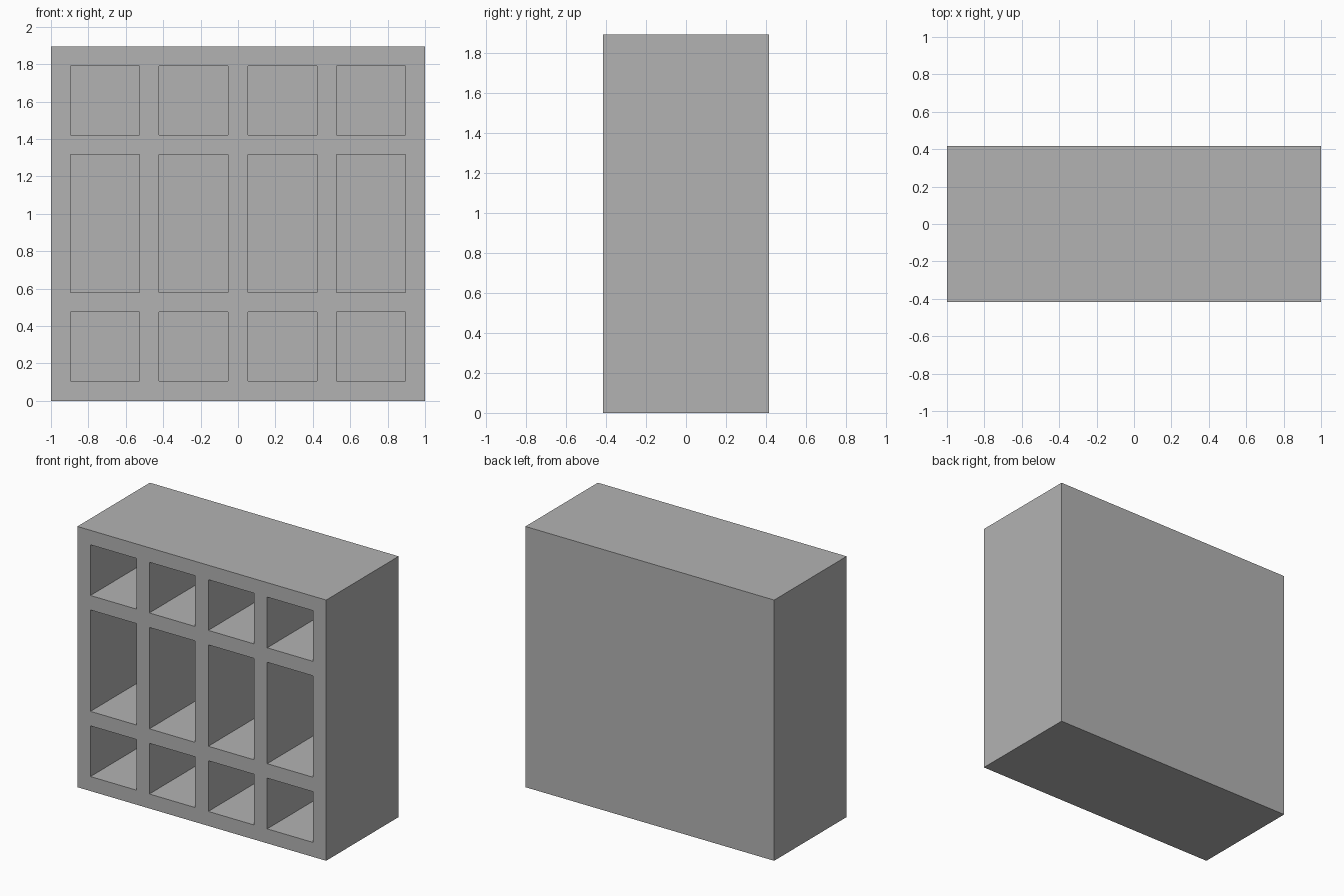
import bpy
import bmesh
from itertools import accumulate
from mathutils import Vector

cube = bpy.data.objects.get("Cube")
if cube:
    bpy.data.objects.remove(cube, do_unlink=True)

# Proportions: boards are 2 modules thick, bays 7 modules wide
MODULE = 2 / 38
DEPTH = 0.832
BACK = 2 * MODULE
columns = [0] + [2, 7] * 4 + [2]
rows = [0, 2, 7, 2, 14, 2, 7, 2]
xs = [v * MODULE - 1 for v in accumulate(columns)]
zs = [v * MODULE for v in accumulate(rows)]

# Plain grey finish
grey = bpy.data.materials.new("grey")
grey.use_nodes = True
colour = (0.45, 0.45, 0.45, 1)
grey.diffuse_color = colour
grey.node_tree.nodes["Principled BSDF"].inputs["Base Color"].default_value = colour

# Front face divided into boards and bays
bm = bmesh.new()
grid = [[bm.verts.new((x, -DEPTH / 2, z)) for z in zs] for x in xs]
bays = []
for i in range(len(xs) - 1):
    for j in range(len(zs) - 1):
        face = bm.faces.new((grid[i][j], grid[i + 1][j],
                             grid[i + 1][j + 1], grid[i][j + 1]))
        if i % 2 and j % 2:
            bays.append(face)

# Outer sides, top and bottom
rim = [e for e in bm.edges if e.is_boundary]
sides = bmesh.ops.extrude_edge_only(bm, edges=rim)["geom"]
back_verts = [g for g in sides if isinstance(g, bmesh.types.BMVert)]
bmesh.ops.translate(bm, verts=back_verts, vec=Vector((0, DEPTH, 0)))

# Back panel
back_edges = [e for e in bm.edges if e.is_boundary]
bmesh.ops.contextual_create(bm, geom=back_edges)

# Push each bay in to the back board
for face in bmesh.ops.extrude_discrete_faces(bm, faces=bays)["faces"]:
    bmesh.ops.translate(bm, verts=face.verts, vec=Vector((0, DEPTH - BACK, 0)))

bmesh.ops.recalc_face_normals(bm, faces=bm.faces)
mesh = bpy.data.meshes.new("shelf_cabinet")
bm.to_mesh(mesh)
bm.free()
mesh.materials.append(grey)
cabinet = bpy.data.objects.new("shelf_cabinet", mesh)
bpy.context.scene.collection.objects.link(cabinet)
